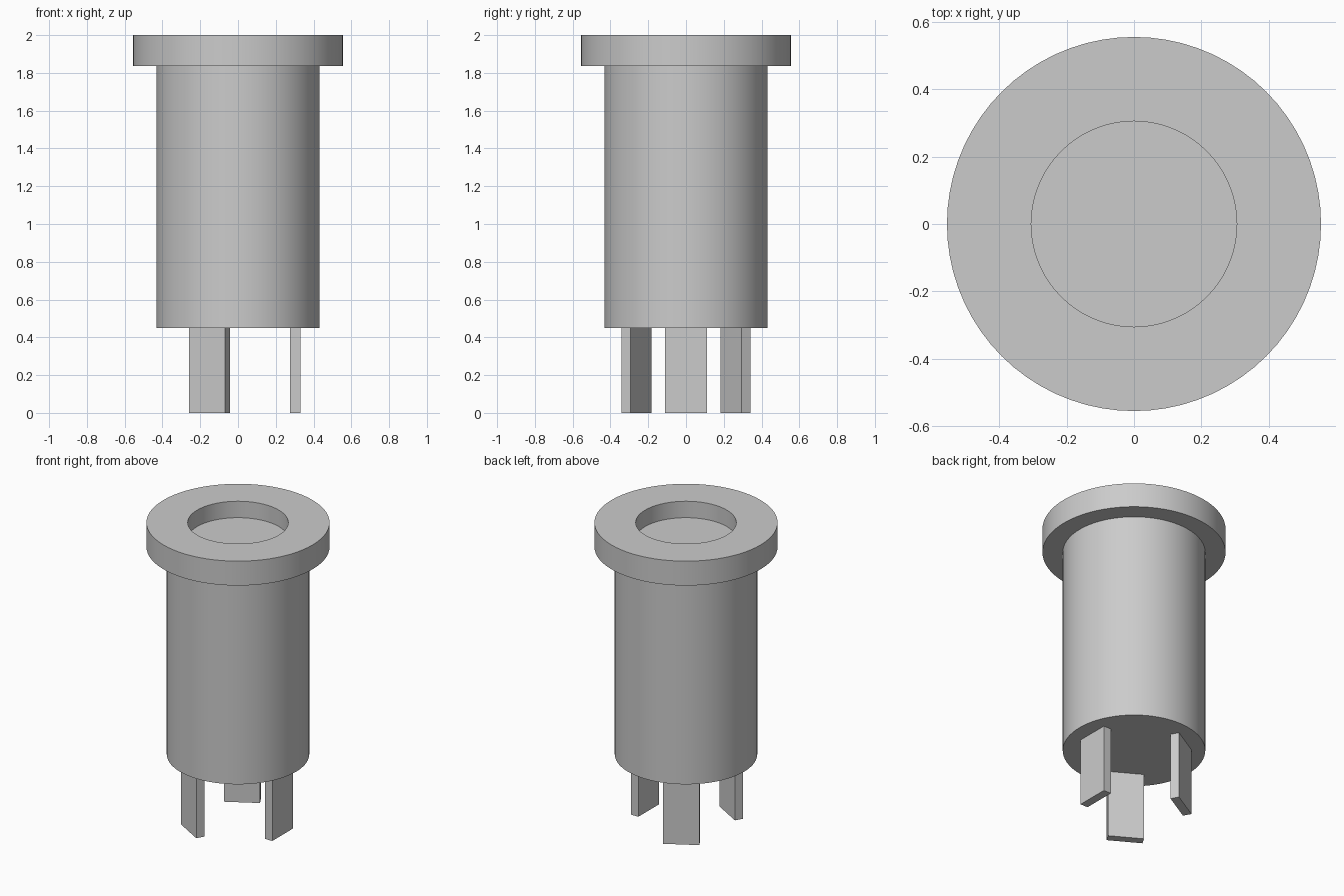
import bpy
import math

default = bpy.data.objects.get("Cube")
if default:
    bpy.data.objects.remove(default, do_unlink=True)

# Single grey finish
grey = bpy.data.materials.new("light_grey")
grey.use_nodes = True
colour = (0.6, 0.6, 0.6, 1.0)
grey.diffuse_color = colour
grey.node_tree.nodes["Principled BSDF"].inputs["Base Color"].default_value = colour

SEGMENTS = 72


def lathe(name, profile):
    """Revolve a (radius, height) profile about z, closing it at both poles."""
    verts = [(r * math.cos(a), r * math.sin(a), z)
             for r, z in profile
             for a in (math.tau * i / SEGMENTS for i in range(SEGMENTS))]
    faces = []
    for ring in range(len(profile) - 1):
        low, high = ring * SEGMENTS, (ring + 1) * SEGMENTS
        for i in range(SEGMENTS):
            j = (i + 1) % SEGMENTS
            faces.append((low + i, low + j, high + j, high + i))
    faces.append(tuple(reversed(range(SEGMENTS))))
    faces.append(tuple(range(len(verts) - SEGMENTS, len(verts))))
    mesh = bpy.data.meshes.new(name)
    mesh.from_pydata(verts, [], faces)
    mesh.materials.append(grey)
    obj = bpy.data.objects.new(name, mesh)
    bpy.context.collection.objects.link(obj)
    bpy.ops.object.select_all(action='DESELECT')
    obj.select_set(True)
    bpy.context.view_layer.objects.active = obj
    bpy.ops.object.shade_smooth_by_angle(angle=math.radians(30))
    return obj


# Barrel with a wide top flange and a shallow round recess
lathe("flanged_barrel", [
    (0.432, 0.45), (0.432, 1.837), (0.555, 1.837),
    (0.555, 2.0), (0.305, 2.0), (0.305, 1.89),
])

# Three flat prongs spaced evenly around the underside
PRONG_RADIUS, PRONG_TOP = 0.303, 0.46
for n in range(3):
    angle = n * math.tau / 3
    bpy.ops.mesh.primitive_cube_add(
        size=1,
        location=(PRONG_RADIUS * math.cos(angle),
                  PRONG_RADIUS * math.sin(angle), PRONG_TOP / 2),
        rotation=(0, 0, angle))
    prong = bpy.context.object
    prong.name = f"prong_{n + 1}"
    prong.scale = (0.055, 0.22, PRONG_TOP)
    prong.data.materials.append(grey)
